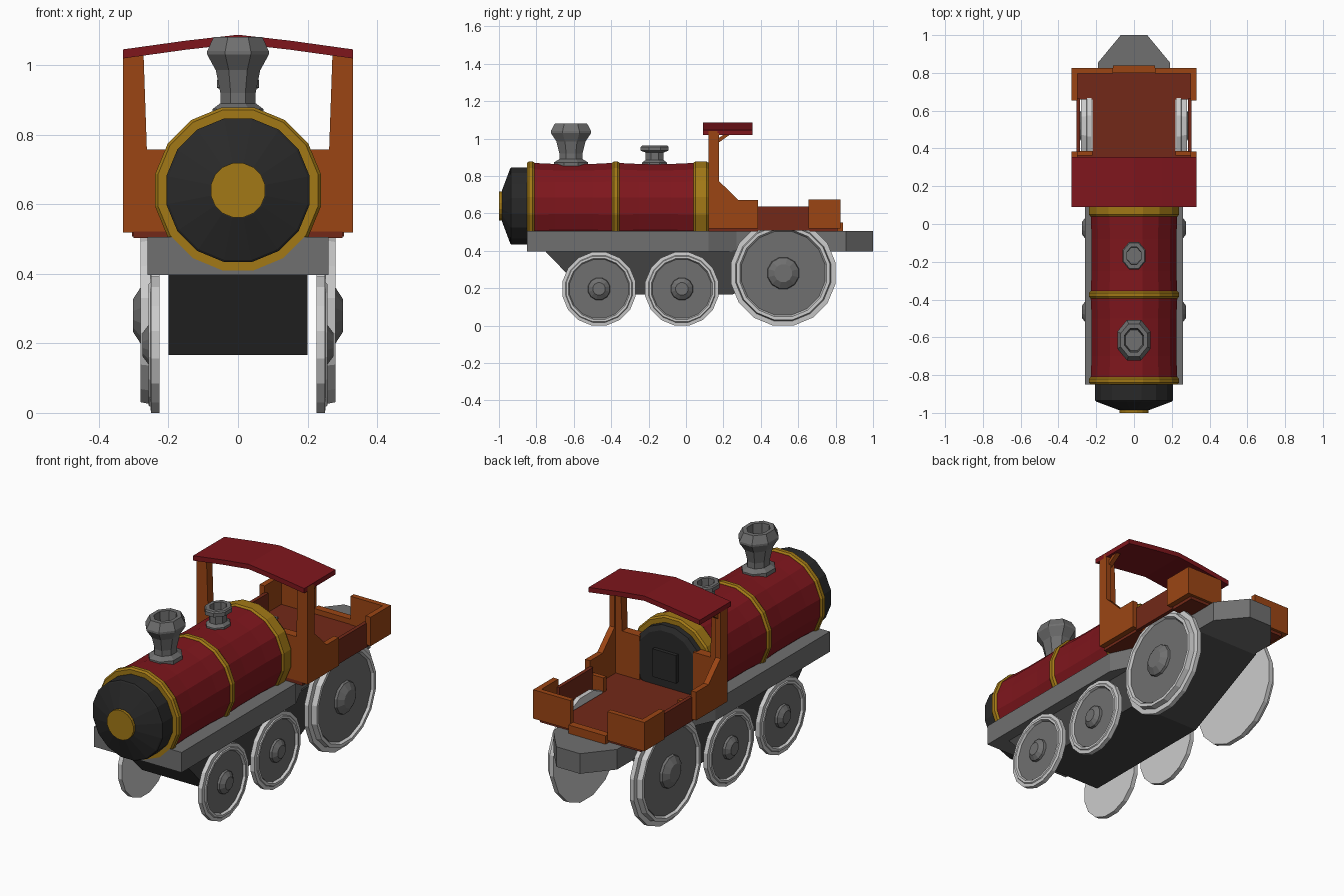
import bpy, bmesh
from math import pi, cos, sin
from mathutils import Matrix, Vector

if "Cube" in bpy.data.objects:
    bpy.data.objects.remove(bpy.data.objects["Cube"])


def material(name, rgb):
    m = bpy.data.materials.new(name)
    m.diffuse_color = (*rgb, 1)
    m.use_nodes = True
    m.node_tree.nodes["Principled BSDF"].inputs["Base Color"].default_value = m.diffuse_color
    return m


RED = material("red paint", (0.21, 0.008, 0.012))
ORANGE = material("orange wood", (0.33, 0.06, 0.007))
FLOOR = material("brown wood", (0.17, 0.022, 0.009))
GOLD = material("brass", (0.36, 0.19, 0.008))
BLACK = material("black iron", (0.022, 0.022, 0.022))
GREY = material("grey iron", (0.16, 0.16, 0.16))
DARK = material("dark iron", (0.055, 0.055, 0.055))
LIGHT = material("light steel", (0.55, 0.55, 0.55))


def finish(name, bm, mat):
    bmesh.ops.recalc_face_normals(bm, faces=bm.faces)
    me = bpy.data.meshes.new(name)
    bm.to_mesh(me)
    bm.free()
    me.materials.append(mat)
    ob = bpy.data.objects.new(name, me)
    bpy.context.collection.objects.link(ob)
    return ob


def lathe(name, profile, matrix, mat, n=16):
    """Spin (radius, height) points round local z; radius is across flats."""
    bm = bmesh.new()
    rings = []
    for r, h in profile:
        if r == 0:
            rings.append([bm.verts.new((0, 0, h))] * n)
        else:
            k = r / cos(pi / n)
            rings.append([bm.verts.new((k * cos((i + .5) * 2 * pi / n),
                                        k * sin((i + .5) * 2 * pi / n), h)) for i in range(n)])
    for a, b in zip(rings, rings[1:]):
        for i in range(n):
            j = (i + 1) % n
            bm.faces.new(list(dict.fromkeys((a[i], a[j], b[j], b[i]))))
    bmesh.ops.transform(bm, matrix=matrix, verts=bm.verts)
    return finish(name, bm, mat)


def prism(name, pts, axis, a, b, mat):
    """Extrude a flat outline from a to b along the axis."""
    place = {"x": lambda p, d: (d, p[0], p[1]),
             "y": lambda p, d: (p[0], d, p[1]),
             "z": lambda p, d: (p[0], p[1], d)}[axis]
    bm = bmesh.new()
    face = bm.faces.new([bm.verts.new(place(p, a)) for p in pts])
    ext = bmesh.ops.extrude_face_region(bm, geom=[face])["geom"]
    shift = Vector(place((0, 0), b - a))
    bmesh.ops.translate(bm, vec=shift, verts=[v for v in ext if isinstance(v, bmesh.types.BMVert)])
    return finish(name, bm, mat)


def box(name, x0, x1, y0, y1, z0, z1, mat):
    return prism(name, [(x0, y0), (x1, y0), (x1, y1), (x0, y1)], "z", z0, z1, mat)


# Boiler, smokebox and brass bands along y
along = Matrix.Translation((0, 0, 0.64)) @ Matrix.Rotation(-pi / 2, 4, "X")
lathe("boiler", [(0, -.83), (.23, -.83), (.224, -.7), (.224, -.5), (.23, -.38),
                 (.224, -.25), (.224, -.08), (.23, .06), (0, .06)], along, RED)
lathe("smokebox", [(0, -.985), (.08, -.985), (.2, -.94), (.206, -.935), (.206, -.84), (0, -.84)], along, BLACK)
lathe("smokebox_boss", [(0, -1), (.078, -1), (.078, -.98), (0, -.98)], along, GOLD)
for i, (a, b) in enumerate([(-.85, -.81), (-.395, -.355), (.04, .12)]):
    lathe(f"boiler_band_{i}", [(0, a), (.23, a), (.238, a + .01), (.238, b - .01), (.23, b), (0, b)], along, GOLD)
lathe("boiler_backhead", [(0, .1), (.205, .1), (.205, .15), (.18, .165), (0, .165)], along, BLACK)
box("fire_door", -.07, .07, .16, .185, .57, .72, BLACK)


# Chimney and steam dome, open on top and narrower across x
def stack(name, y, profile):
    lathe(name, profile, Matrix.Translation((0, y, 0)) @ Matrix.Diagonal((.82, 1, 1, 1)), GREY, 8)


stack("chimney", -.615, [(0, .82), (.09, .82), (.09, .873), (.062, .89), (.062, .92), (.078, .985),
                         (.108, 1.03), (.108, 1.04), (.086, 1.08), (.062, 1.08), (.055, .98), (0, .98)])
stack("steam_dome", -.168, [(0, .82), (.068, .82), (.066, .872), (.048, .885), (.048, .925), (.074, .935),
                            (.074, .955), (.068, .962), (.046, .962), (.044, .92), (0, .92)])

# Frame and underbody
half = [(.26, -.85), (.26, .12), (.19, .27), (.19, .855), (.07, 1)]
prism("frame", half + [(-x, y) for x, y in reversed(half)], "z", .397, .505, GREY)
prism("underbody", [(-.755, .4), (-.53, .167), (.25, .167), (.73, .4)], "x", -.2, .2, DARK)

# Wheels: (y, radius, rim face, hub face, hub radius)
for s, side in ((1, "right"), (-1, "left")):
    for i, (y, r, f, hub, hr) in enumerate([(-.465, .196, .257, .275, .06), (-.022, .196, .257, .275, .06),
                                            (.52, .28, .28, .302, .085)]):
        m = Matrix.Translation((0, y, r)) @ Matrix.Rotation(s * pi / 2, 4, "Y")
        lathe(f"wheel_rim_{side}_{i}", [(0, .226), (r, .226), (r, .25), (.91 * r, .252), (.89 * r, f),
                                        (.83 * r, f), (.8 * r, f - .016), (0, f - .016)], m, LIGHT)
        lathe(f"wheel_disc_{side}_{i}", [(0, f - .02), (.8 * r, f - .02), (.8 * r, f - .012), (0, f - .012)], m, GREY)
        lathe(f"wheel_hub_{side}_{i}", [(hr, f - .015), (hr * .95, f), (hr * .55, hub), (0, hub)], m, GREY, 12)

# Cab floor, notched for the big wheels
half = [(.3, .12), (.3, .385), (.22, .385), (.22, .66), (.3, .66), (.3, .81)]
prism("cab_floor", half + [(-x, y) for x, y in reversed(half)], "z", .503, .522, FLOOR)
box("rear_sill", -.11, .11, .8, .84, .505, .55, ORANGE)

for s, side in ((1, "right"), (-1, "left")):
    def sbox(name, x0, x1, *rest):
        box(f"{name}_{side}", s * x0, s * x1, *rest)

    # Front wall with post, sweeping side panel and roof brace
    prism(f"cab_front_wall_{side}", [(s * x, z) for x, z in
          [(.16, .52), (.33, .52), (.33, 1.04), (.272, 1.045), (.262, .757), (.16, .757)]], "y", .12, .168, ORANGE)
    prism(f"cab_side_{side}", [(.12, .518), (.385, .518), (.385, .67), (.28, .67), (.21, .74),
                               (.177, .77), (.177, 1.03), (.12, 1.03)], "x", s * .3, s * .33, ORANGE)
    prism(f"roof_brace_{side}", [(.17, .975), (.255, 1.035), (.225, 1.035), (.17, 1.0)],
          "x", s * .29, s * .315, ORANGE)
    # Wheel guard
    sbox("wheel_guard", .285, .305, .38, .665, .507, .637, FLOOR)
    sbox("wheel_guard_front", .22, .3, .362, .387, .515, .6, ORANGE)
    # Rear corner panels
    sbox("rear_corner_side", .3, .33, .655, .825, .52, .675, ORANGE)
    sbox("rear_corner_back", .11, .33, .797, .825, .52, .675, ORANGE)

# Roof
top = [(-.33, 1.045), (-.15, 1.07), (0, 1.087), (.15, 1.07), (.33, 1.045)]
prism("cab_roof", top + [(x, z - .026) for x, z in reversed(top)], "y", .09, .355, RED)
